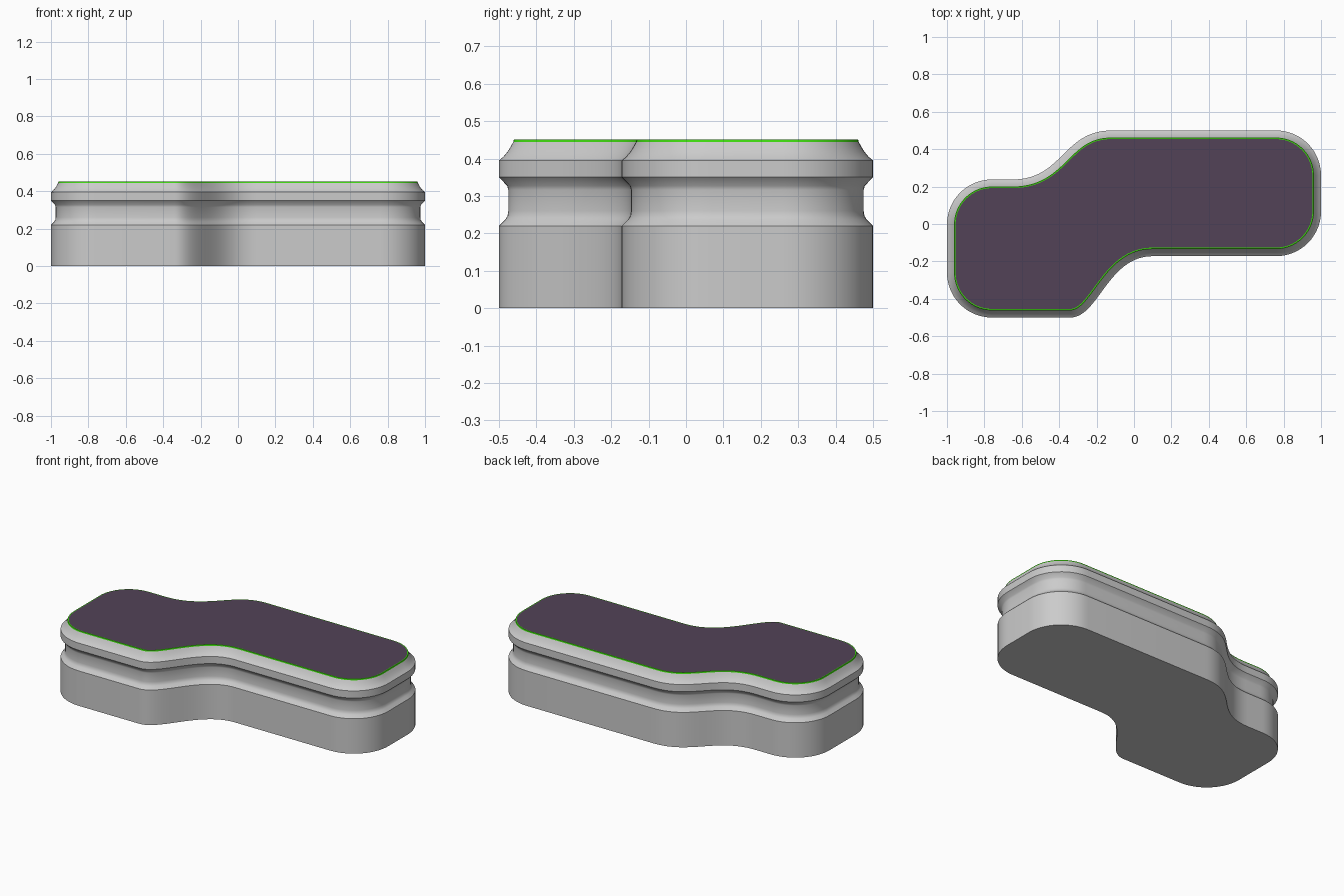
import bpy, bmesh, math
from mathutils import Vector

if "Cube" in bpy.data.objects:
    bpy.data.objects.remove(bpy.data.objects["Cube"])


def arc(cx, cy, r, a0, a1, n=14):
    return [Vector((cx + r * math.cos(math.radians(a0 + (a1 - a0) * i / n)),
                    cy + r * math.sin(math.radians(a0 + (a1 - a0) * i / n))))
            for i in range(n + 1)]


def bezier(a, b, c, d, n=28):
    a, b, c, d = map(Vector, (a, b, c, d))
    pts = []
    for i in range(n + 1):
        t = i / n
        s = 1 - t
        pts.append(a * s**3 + b * 3 * s * s * t + c * 3 * s * t * t + d * t**3)
    return pts


# Counter-clockwise footprint: two offset lobes joined by S curves
R = 0.24
LOW, HIGH = -0.172, 0.238
outline = (arc(1 - R, LOW + R, R, -90, 0) + arc(1 - R, 0.5 - R, R, 0, 90)
           + bezier((-0.12, 0.5), (-0.38, 0.5), (-0.38, HIGH), (-0.65, HIGH))
           + arc(-1 + R, HIGH - R, R, 90, 180) + arc(-1 + R, -0.5 + R, R, 180, 270)
           + bezier((-0.34, -0.5), (-0.19, -0.5), (-0.14, LOW), (0.1, LOW)))


def inset(d):
    pts = []
    n = len(outline)
    for i, p in enumerate(outline):
        e0 = (p - outline[i - 1]).normalized()
        e1 = (outline[(i + 1) % n] - p).normalized()
        n0, n1 = Vector((-e0.y, e0.x)), Vector((-e1.y, e1.x))
        pts.append(p + (n0 + n1) * d / (1 + n0.dot(n1)))
    return pts


def material(name, color):
    m = bpy.data.materials.new(name)
    m.diffuse_color = color
    m.use_nodes = True
    m.node_tree.nodes["Principled BSDF"].inputs["Base Color"].default_value = m.diffuse_color
    return m


def sweep(name, profile, mat=None, bottom=False, top=False):
    """Stack inset outlines given as (inset, z) and skin between them."""
    bm = bmesh.new()
    rings = [[bm.verts.new((p.x, p.y, z)) for p in inset(d)] for d, z in profile]
    n = len(outline)
    for a, b in zip(rings, rings[1:]):
        for i in range(n):
            j = (i + 1) % n
            bm.faces.new((a[i], a[j], b[j], b[i]))
    if bottom:
        bm.faces.new(rings[0][::-1])
    if top:
        bm.faces.new(rings[-1])
    for f in bm.faces:
        f.smooth = True
    me = bpy.data.meshes.new(name)
    bm.to_mesh(me)
    bm.free()
    me.set_sharp_from_angle(angle=math.radians(32))
    if mat:
        me.materials.append(mat)
    ob = bpy.data.objects.new(name, me)
    bpy.context.collection.objects.link(ob)
    return ob


purple = material("purple", (0.085, 0.055, 0.095, 1))
green = material("green", (0.05, 0.7, 0.005, 1))

# Plinth wall, recessed neck and rounded shoulder
sweep("platform_body",
      [(0, 0), (0, 0.22), (0.017, 0.237), (0.023, 0.247), (0.025, 0.26),
       (0.025, 0.316), (0.022, 0.327), (0, 0.35), (0, 0.395), (0.012, 0.405),
       (0.022, 0.417), (0.031, 0.431), (0.038, 0.444)], bottom=True)

# Thin bright trim around the top
sweep("edge_trim", [(0.038, 0.444), (0.04, 0.451), (0.046, 0.451)], green)

# Dark top surface
sweep("top_panel", [(0.046, 0.444), (0.046, 0.451)], purple, top=True)
